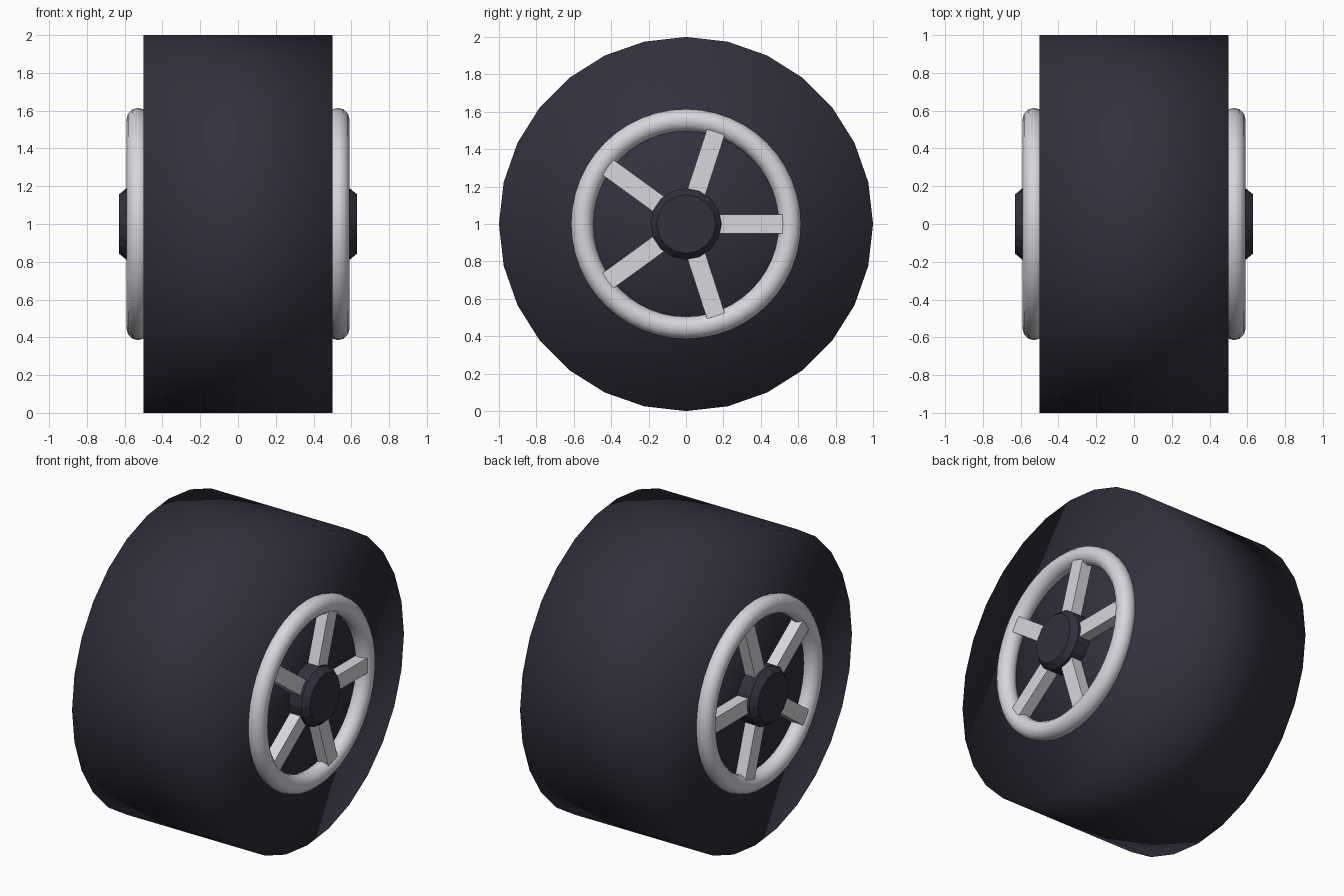
import bpy, bmesh, math
from mathutils import Matrix, Vector

cube = bpy.data.objects.get("Cube")
if cube:
    bpy.data.objects.remove(cube)


def make_material(name, color):
    mat = bpy.data.materials.new(name)
    mat.use_nodes = True
    mat.diffuse_color = color
    mat.node_tree.nodes["Principled BSDF"].inputs["Base Color"].default_value = color
    return mat


rubber = make_material("dark rubber", (0.033, 0.03, 0.048, 1))
silver = make_material("silver metal", (0.68, 0.67, 0.72, 1))

AXLE = 1.0  # height of the wheel centre


def finish(name, bm, mat, smooth=False):
    bmesh.ops.recalc_face_normals(bm, faces=bm.faces)
    mesh = bpy.data.meshes.new(name)
    bm.to_mesh(mesh)
    bm.free()
    mesh.materials.append(mat)
    for poly in mesh.polygons:
        poly.use_smooth = smooth
    obj = bpy.data.objects.new(name, mesh)
    obj.location.z = AXLE
    bpy.context.collection.objects.link(obj)
    return obj


def lathe(bm, profile, sides, closed=False):
    """Turn (x, radius) points about the x axis; open profiles get end caps."""
    rings = []
    for i in range(sides):
        a = math.tau * i / sides
        rings.append([bm.verts.new((x, r * math.cos(a), r * math.sin(a)))
                      for x, r in profile])
    n = len(profile)
    for i in range(sides):
        a, b = rings[i], rings[(i + 1) % sides]
        for j in range(n if closed else n - 1):
            k = (j + 1) % n
            bm.faces.new((a[j], b[j], b[k], a[k]))
    if not closed:
        bm.faces.new([ring[0] for ring in rings])
        bm.faces.new([ring[-1] for ring in rings])


# Tyre: wide drum shaded smoothly across its shoulders
bm = bmesh.new()
lathe(bm, [(-0.5, 1), (0.5, 1)], 28)
finish("tyre", bm, rubber, smooth=True)

for side, s in (("left", 1), ("right", -1)):
    # Rim ring: round tube half sunk into the sidewall
    bm = bmesh.new()
    tube = [(s * (0.53 + 0.06 * math.cos(math.tau * j / 12)),
             0.555 + 0.06 * math.sin(math.tau * j / 12)) for j in range(12)]
    lathe(bm, tube, 48, closed=True)
    finish(side + "_rim", bm, silver, smooth=True)

    # Spokes: five square bars reaching from the hub into the rim
    bm = bmesh.new()
    for i in range(5):
        turn = Matrix.Rotation(math.tau * i / 5, 4, "X")
        place = Matrix.Translation(Vector((s * 0.525, 0.32, 0)))
        size = Matrix.Diagonal((0.1, 0.4, 0.1, 1))
        bmesh.ops.create_cube(bm, size=1, matrix=turn @ place @ size)
    finish(side + "_spokes", bm, silver)

    # Hub cap: chamfered disc
    bm = bmesh.new()
    lathe(bm, [(s * 0.48, 0.19), (s * 0.59, 0.19), (s * 0.63, 0.157)], 16)
    finish(side + "_hub_cap", bm, rubber)
